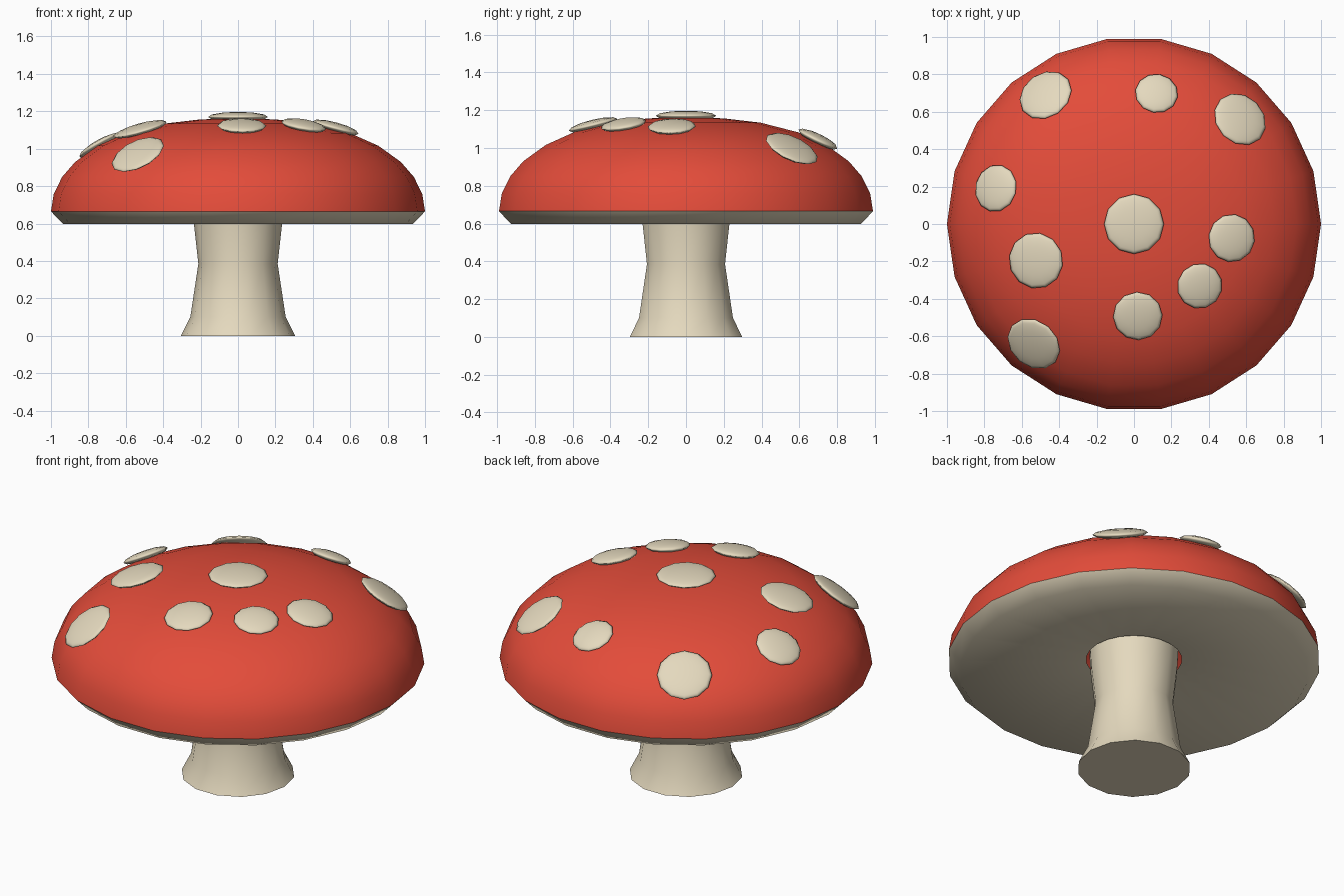
import bpy, math
from mathutils import Vector

cube = bpy.data.objects.get("Cube")
if cube:
    bpy.data.objects.remove(cube, do_unlink=True)

RIM = 0.665      # height of the cap's widest ring
DOME = 0.497     # height of the dome above it
POWER = 2.4      # fullness of the dome


def make_material(name, colour):
    mat = bpy.data.materials.new(name)
    mat.use_nodes = True
    mat.diffuse_color = (*colour, 1)
    mat.node_tree.nodes["Principled BSDF"].inputs["Base Color"].default_value = (*colour, 1)
    return mat


red = make_material("red", (0.77, 0.072, 0.042))
cream = make_material("cream", (0.78, 0.695, 0.515))


def finish(obj, name, mat, angle):
    obj.name = name
    obj.data.materials.append(mat)
    bpy.ops.object.select_all(action="DESELECT")
    obj.select_set(True)
    bpy.context.view_layer.objects.active = obj
    bpy.ops.object.shade_smooth_by_angle(angle=math.radians(angle))


def lathe(name, profile, sides, mat, angle=40):
    """Revolve (radius, height) points, listed bottom to top on the outside."""
    verts, rings = [], []
    for radius, z in profile:
        count = 1 if radius == 0 else sides
        rings.append([len(verts) + i % count for i in range(sides)])
        for i in range(count):
            a = math.tau * i / sides
            verts.append((radius * math.cos(a), radius * math.sin(a), z))
    faces = []
    for low, high in zip(rings, rings[1:]):
        for i in range(sides):
            j = (i + 1) % sides
            quad = [low[i], low[j], high[j], high[i]]
            faces.append(list(dict.fromkeys(quad)))
    mesh = bpy.data.meshes.new(name)
    mesh.from_pydata(verts, [], faces)
    obj = bpy.data.objects.new(name, mesh)
    bpy.context.collection.objects.link(obj)
    finish(obj, name, mat, angle)


def dome_height(radius):
    return DOME * math.sqrt(1 - radius ** POWER)


# Flared stem
lathe("stem", [(0, 0), (0.305, 0), (0.255, 0.1), (0.212, 0.385),
               (0.237, 0.61), (0.243, 0.72), (0, 0.72)], 14, cream)

# Domed cap, open below
cap_radii = [1, 0.985, 0.94, 0.87, 0.75, 0.6, 0.4, 0.2, 0]
lathe("cap", [(r, RIM + dome_height(r)) for r in cap_radii], 22, red)

# Gills: a shallow cone rising to a hole around the stem
lathe("gills", [(0.257, 0.675), (0.935, 0.597), (1, RIM)], 22, cream, 80)

# Lens-shaped spots: x, y, radius
spots = [(0, 0, 0.16), (0.02, -0.49, 0.132), (0.35, -0.33, 0.122),
         (0.52, -0.075, 0.128), (0.564, 0.557, 0.15), (0.12, 0.695, 0.115),
         (-0.47, 0.685, 0.148), (-0.735, 0.19, 0.127), (-0.522, -0.195, 0.15),
         (-0.533, -0.637, 0.152)]
for number, (x, y, radius) in enumerate(spots, 1):
    distance = math.hypot(x, y)
    height = dome_height(distance)
    lean = POWER / 2 * distance ** (POWER - 2)
    normal = Vector((lean * x, lean * y, height / DOME ** 2)).normalized()
    centre = Vector((x, y, RIM + height)) + normal * 0.008
    bpy.ops.mesh.primitive_uv_sphere_add(segments=12, ring_count=6, radius=1, location=centre)
    spot = bpy.context.object
    spot.scale = (radius, radius, 0.027)
    spot.rotation_euler = normal.to_track_quat("Z", "Y").to_euler()
    finish(spot, f"spot_{number}", cream, 80)
